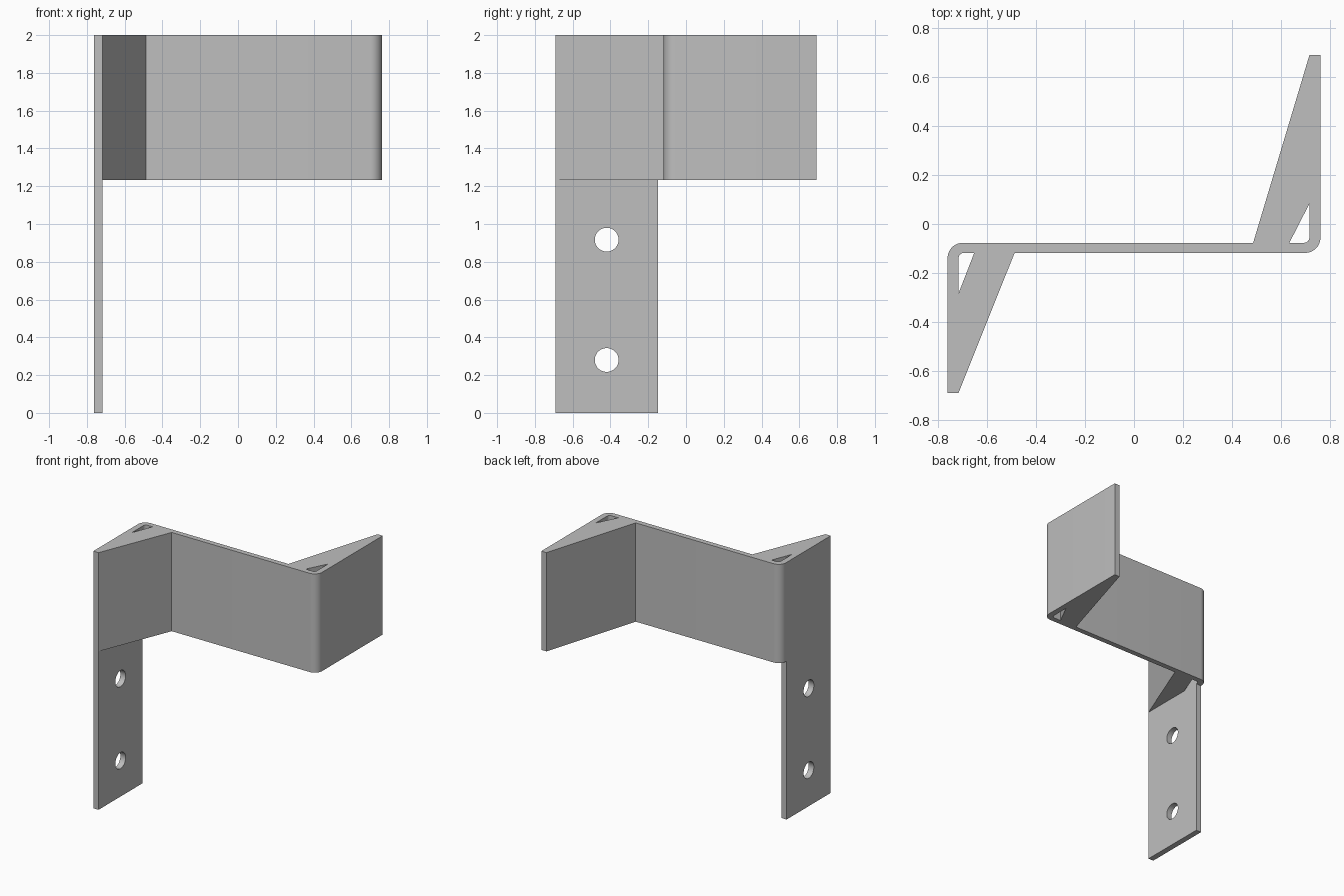
import bpy, bmesh, math
from mathutils import Matrix

cube = bpy.data.objects.get("Cube")
if cube:
    bpy.data.objects.remove(cube, do_unlink=True)

# Single painted grey
grey = bpy.data.materials.new("bracket_grey")
grey.use_nodes = True
colour = (0.52, 0.52, 0.52, 1)
grey.diffuse_color = colour
grey.node_tree.nodes["Principled BSDF"].inputs["Base Color"].default_value = colour

TOP, UNDER = 2.0, 1.232          # height range of the bent strap
W, D, T = 0.762, 0.69, 0.045     # half width, half depth, sheet thickness
BACK, FRONT = -0.077, -0.118     # the two faces of the cross web


def arc(cx, cy, r, start, end, steps=10):
    return [(cx + r * math.cos(math.radians(start + (end - start) * i / steps)),
             cy + r * math.sin(math.radians(start + (end - start) * i / steps)))
            for i in range(steps + 1)]


def make_object(name, bm):
    bmesh.ops.recalc_face_normals(bm, faces=bm.faces)
    mesh = bpy.data.meshes.new(name)
    bm.to_mesh(mesh)
    bm.free()
    mesh.materials.append(grey)
    obj = bpy.data.objects.new(name, mesh)
    bpy.context.collection.objects.link(obj)
    return obj


def prism(name, outline, low, high):
    bm = bmesh.new()
    face = bm.faces.new([bm.verts.new((x, y, low)) for x, y in outline])
    top = bmesh.ops.extrude_face_region(bm, geom=[face])["geom"]
    verts = [v for v in top if isinstance(v, bmesh.types.BMVert)]
    bmesh.ops.translate(bm, verts=verts, vec=(0, 0, high - low))
    return make_object(name, bm)


def combine(target, tool, operation):
    mod = target.modifiers.new(tool.name, 'BOOLEAN')
    mod.operation, mod.solver, mod.object = operation, 'EXACT', tool
    bpy.context.view_layer.objects.active = target
    bpy.ops.object.modifier_apply(modifier=mod.name)
    bpy.data.objects.remove(tool, do_unlink=True)


# Strap bent twice, with a solid gusset inside each bend
R = 0.062
outline = [(-W, -D), (-W + T, -D), (-0.488, FRONT)]
outline += arc(W - R, FRONT + R, R, -90, 0)
outline += [(W, D), (W - T, D), (0.487, BACK)]
outline += arc(-W + R, BACK - R, R, 90, 180)
bracket = prism("bracket", outline, UNDER, TOP)

# Long mounting tab with two screw holes
tab = prism("mounting_tab", [(-W, -D), (-W + T, -D), (-W + T, -0.148), (-W, -0.148)], 0, UNDER)
for z in (0.28, 0.917):
    bm = bmesh.new()
    bmesh.ops.create_cone(bm, cap_ends=True, segments=48, radius1=0.063, radius2=0.063, depth=0.3,
                          matrix=Matrix.Translation((-W, -0.42, z)) @ Matrix.Rotation(math.pi / 2, 4, 'Y'))
    combine(tab, make_object("screw_hole", bm), 'DIFFERENCE')
combine(bracket, tab, 'UNION')

# Small open pocket left between each gusset and its bend
r = 0.022
left = [(-W + T, -0.283), (-0.653, FRONT)] + arc(-W + T + r, FRONT - r, r, 90, 180, 6)
right = [(W - T, 0.083), (0.635, BACK)] + arc(W - T - r, BACK + r, r, -90, 0, 6)
for name, points in (("left_pocket", left), ("right_pocket", right)):
    combine(bracket, prism(name, points, UNDER - 0.1, TOP + 0.1), 'DIFFERENCE')

# Smooth the bends and hole walls, keep folds sharp
bpy.ops.object.select_all(action='DESELECT')
bracket.select_set(True)
bpy.context.view_layer.objects.active = bracket
bpy.ops.object.shade_smooth_by_angle(angle=math.radians(25))
